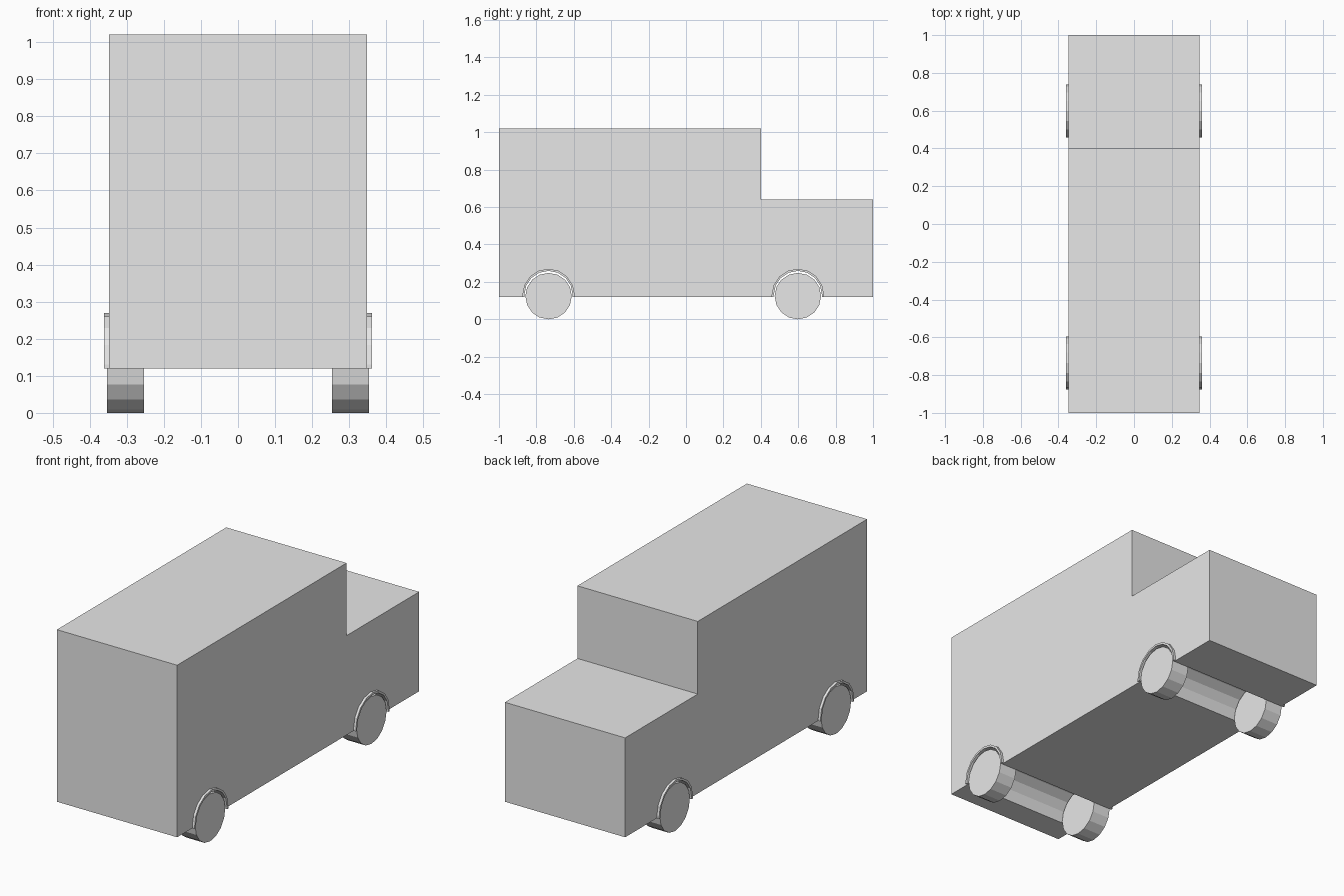
import bpy
import bmesh
import math

cube = bpy.data.objects.get("Cube")
if cube:
    bpy.data.objects.remove(cube, do_unlink=True)

grey = bpy.data.materials.new("light grey")
grey.use_nodes = True
grey.diffuse_color = (0.8, 0.8, 0.8, 1)
grey.node_tree.nodes["Principled BSDF"].inputs["Base Color"].default_value = (0.8, 0.8, 0.8, 1)

FLOOR = 0.12
ARCH_Z = 0.13
WELL_R = 0.129
ARCH_R = 0.14
WHEEL_R = 0.124
AXLES = {"front": -0.735, "rear": 0.598}
HALF_WIDTH = 0.348


def extrude_profile(name, points, x0, x1):
    """Extrude a (y, z) outline along x into a closed solid."""
    bm = bmesh.new()
    face = bm.faces.new([bm.verts.new((x0, y, z)) for y, z in points])
    out = bmesh.ops.extrude_face_region(bm, geom=[face])
    moved = [v for v in out["geom"] if isinstance(v, bmesh.types.BMVert)]
    bmesh.ops.translate(bm, vec=(x1 - x0, 0, 0), verts=moved)
    bmesh.ops.recalc_face_normals(bm, faces=bm.faces)
    mesh = bpy.data.meshes.new(name)
    bm.to_mesh(mesh)
    bm.free()
    mesh.materials.append(grey)
    obj = bpy.data.objects.new(name, mesh)
    bpy.context.collection.objects.link(obj)
    return obj


def arch(y, radius):
    """Arch outline from the -y foot, over the top, to the +y foot."""
    steps = 8
    curve = [(y - radius * math.cos(math.pi * i / steps),
              ARCH_Z + radius * math.sin(math.pi * i / steps)) for i in range(steps + 1)]
    return [(y - radius, FLOOR)] + curve + [(y + radius, FLOOR)]


# Body: tall box with a low rear deck and wheel tunnels across the underside
outline = [(-1, FLOOR)]
for y in AXLES.values():
    outline += arch(y, WELL_R)
outline += [(1, FLOOR), (1, 0.64), (0.4, 0.64), (0.4, 1.02), (-1, 1.02)]
extrude_profile("body", outline, -HALF_WIDTH, HALF_WIDTH)

# Wheels and thin arch trims, both sides
for end, y in AXLES.items():
    disc = [(y + WHEEL_R * math.cos(math.tau * i / 16),
             WHEEL_R + WHEEL_R * math.sin(math.tau * i / 16)) for i in range(16)]
    trim = arch(y, ARCH_R) + arch(y, WELL_R)[::-1]
    for side, s in (("left", 1), ("right", -1)):
        extrude_profile(f"{end}_{side}_wheel", disc, s * 0.254, s * 0.354)
        extrude_profile(f"{end}_{side}_arch_trim", trim, s * HALF_WIDTH, s * 0.361)
